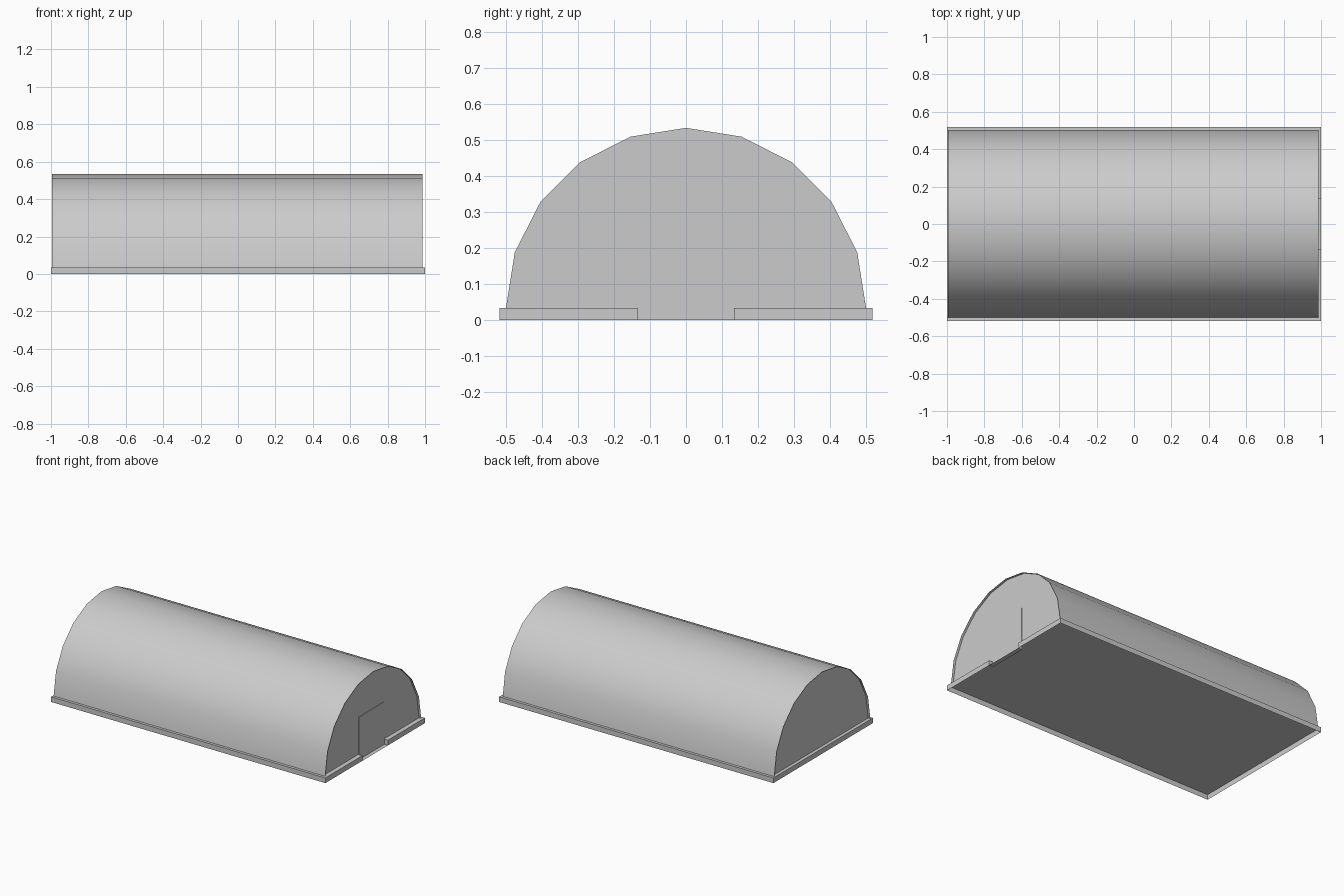
import bpy, bmesh, math
from mathutils import Vector

if "Cube" in bpy.data.objects:
    bpy.data.objects.remove(bpy.data.objects["Cube"], do_unlink=True)

BASE_H = 0.034
HALF_Y = 0.518
RADIUS = 0.5
SEGMENTS = 10
DOOR_W, DOOR_H = 0.133, 0.28     # half width, height
WALL_RIGHT, WALL_LEFT = -0.978, 0.97

grey = bpy.data.materials.new("light_grey")
grey.use_nodes = True
colour = (0.6, 0.6, 0.6, 1)
grey.diffuse_color = colour
grey.node_tree.nodes["Principled BSDF"].inputs["Base Color"].default_value = colour


def sweep(name, outline, offset=None, closed=True, start_cap=False, end_cap=False):
    """Sheet from an outline: swept sides plus a face at either end."""
    bm = bmesh.new()
    near = [bm.verts.new(p) for p in outline]
    n = len(near)
    if start_cap:
        bm.faces.new(near[::-1])
    if offset:
        far = [bm.verts.new(Vector(p) + Vector(offset)) for p in outline]
        for i in range(n if closed else n - 1):
            j = (i + 1) % n
            bm.faces.new((near[i], near[j], far[j], far[i]))
        if end_cap:
            bm.faces.new(far)
    mesh = bpy.data.meshes.new(name)
    bm.to_mesh(mesh)
    bm.free()
    mesh.materials.append(grey)
    obj = bpy.data.objects.new(name, mesh)
    bpy.context.collection.objects.link(obj)
    return obj


def arch(x):
    """Half-round profile standing on the base."""
    angles = [math.pi * i / SEGMENTS for i in range(SEGMENTS + 1)]
    return [(x, RADIUS * math.cos(a), BASE_H + RADIUS * math.sin(a)) for a in angles]


# Base: hollow tray with a floor on top, open underneath, notched at the door
plan = [(-1, -HALF_Y), (1, -HALF_Y), (1, -DOOR_W), (WALL_LEFT, -DOOR_W),
        (WALL_LEFT, DOOR_W), (1, DOOR_W), (1, HALF_Y), (-1, HALF_Y)]
sweep("base_tray", [(x, y, 0) for x, y in plan], (0, 0, BASE_H), end_cap=True)

# Door sill closing the notch at ground level
sweep("door_sill", [(x, y, 0) for x, y in plan[2:6]], start_cap=True)

# Vaulted roof sheet, open at both ends
roof = sweep("vaulted_roof", arch(-0.994), (1.98, 0, 0), closed=False)
roof.data.flip_normals()
bpy.context.view_layer.objects.active = roof
roof.select_set(True)
bpy.ops.object.shade_smooth_by_angle(angle=math.radians(30))

# End walls, set back slightly inside the roof
sweep("left_end_wall", arch(WALL_LEFT)[::-1], start_cap=True)
sweep("right_end_wall", arch(WALL_RIGHT), start_cap=True)

# Door panel reaching down to the ground
door = [(WALL_LEFT, -DOOR_W, 0), (WALL_LEFT, DOOR_W, 0),
        (WALL_LEFT, DOOR_W, DOOR_H), (WALL_LEFT, -DOOR_W, DOOR_H)]
sweep("door_panel", door, (0.004, 0, 0), end_cap=True)
